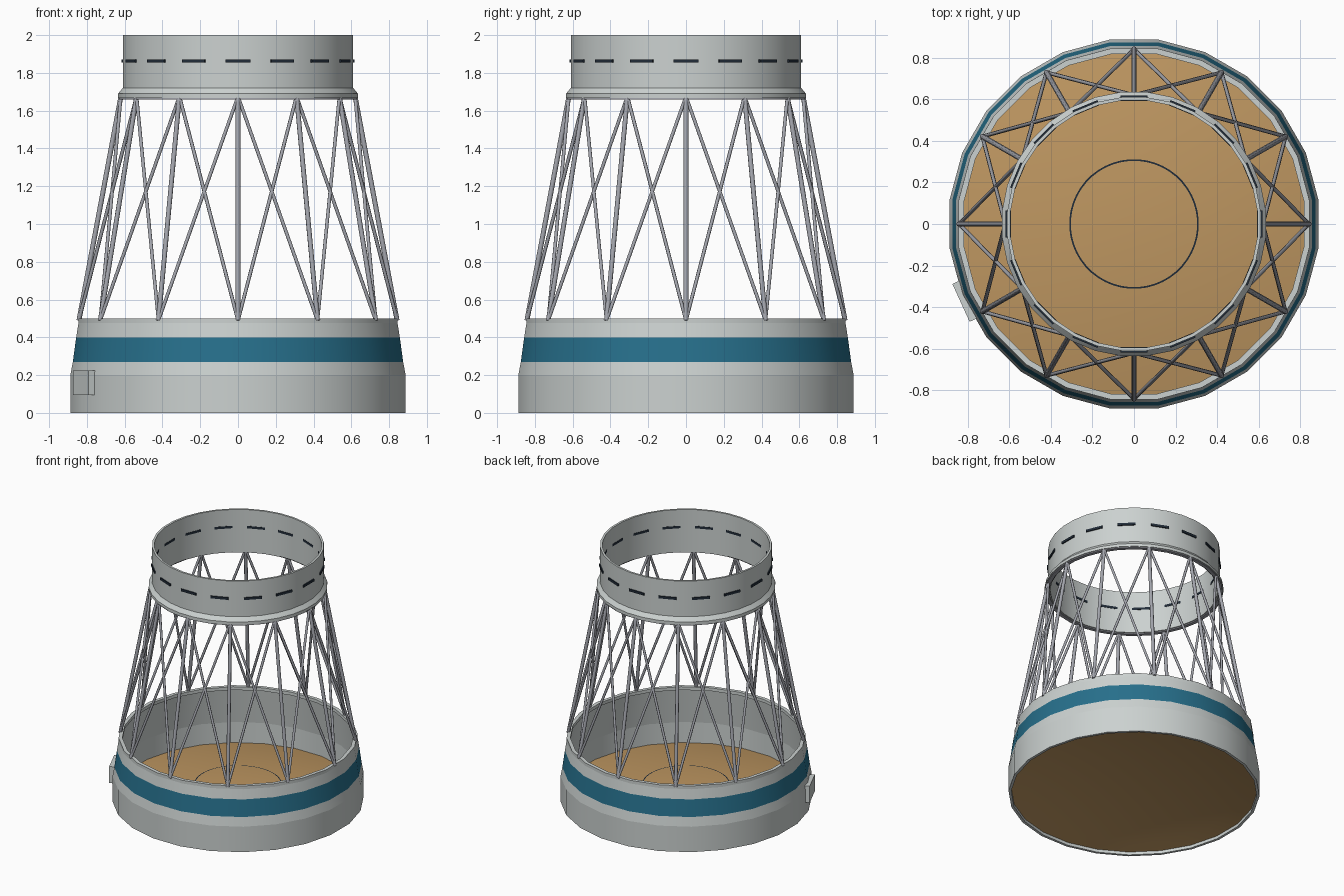
import bpy
import bmesh
from math import sin, cos, pi, radians
from mathutils import Vector, Matrix

cube = bpy.data.objects.get("Cube")
if cube:
    bpy.data.objects.remove(cube, do_unlink=True)


def material(name, r, g, b):
    m = bpy.data.materials.new(name)
    m.use_nodes = True
    m.diffuse_color = (r, g, b, 1)
    m.node_tree.nodes["Principled BSDF"].inputs["Base Color"].default_value = (r, g, b, 1)
    return m


GREY = material("pale_grey", 0.6, 0.64, 0.63)
TEAL = material("teal", 0.02, 0.16, 0.26)
TAN = material("tan", 0.52, 0.31, 0.12)
METAL = material("strut_metal", 0.37, 0.38, 0.42)
DARK = material("dark_slot", 0.015, 0.025, 0.04)


def finish(name, bm, mats, angle=30):
    mesh = bpy.data.meshes.new(name)
    bm.to_mesh(mesh)
    bm.free()
    for m in mats:
        mesh.materials.append(m)
    ob = bpy.data.objects.new(name, mesh)
    bpy.context.collection.objects.link(ob)
    bpy.ops.object.select_all(action="DESELECT")
    ob.select_set(True)
    bpy.context.view_layer.objects.active = ob
    bpy.ops.object.shade_smooth_by_angle(angle=radians(angle))
    return ob


def lathe(name, profile, sides, mats, weld=False, closed=True, paint=None):
    """Spin a profile; each band keeps its own rings so its edges stay crisp."""
    bm = bmesh.new()
    ends = profile[1:] + profile[:1] if closed else profile[1:]
    for a, b in zip(profile, ends):
        rings = []
        for r, z in (a, b):
            rings.append([bm.verts.new((r * cos(t), r * sin(t), z))
                          for t in ((i + 0.5) * 2 * pi / sides for i in range(sides))])
        lo, hi = rings
        for i in range(sides):
            j = (i + 1) % sides
            f = bm.faces.new((lo[i], lo[j], hi[j], hi[i]))
            if paint:
                f.material_index = paint(a, b)
    if weld:
        bmesh.ops.remove_doubles(bm, verts=bm.verts, dist=1e-5)
    return finish(name, bm, mats)


def box(bm, size, angle, radius, z):
    m = (Matrix.Rotation(angle, 4, "Z") @ Matrix.Translation((radius, 0, z))
         @ Matrix.Diagonal((*size, 1)))
    bmesh.ops.create_cube(bm, size=1, matrix=m)


def polar(r, angle, z):
    return Vector((r * cos(angle), r * sin(angle), z))


def strut(bm, a, b, radius):
    d = b - a
    m = Matrix.Translation((a + b) / 2) @ d.to_track_quat("Z", "Y").to_matrix().to_4x4()
    bmesh.ops.create_cone(bm, cap_ends=True, segments=8, radius1=radius,
                          radius2=radius, depth=d.length, matrix=m)


# Lower skirt with a teal band on its tapered outer wall
skirt = [(0.895, 0), (0.895, 0.2), (0.882, 0.27), (0.864, 0.4), (0.852, 0.475),
         (0.852, 0.5), (0.825, 0.5), (0.825, 0.475), (0.84, 0.47), (0.875, 0.2), (0.875, 0)]
lathe("lower_skirt", skirt, 24, [GREY, TEAL],
      paint=lambda a, b: int(a[1] == 0.27 and b[1] == 0.4))

# Shallow domed floor, upper and lower surface
def dome(r):
    return 0.13 - 0.12 * r * r


steps = [0.876 * i / 8 for i in range(9)]
floor = [(r, dome(r)) for r in reversed(steps)] + [(r, dome(r) - 0.015) for r in steps]
lathe("domed_floor", floor, 24, [TAN], weld=True, closed=False)

# Thin circular seam on the floor
lathe("floor_seam", [(0.312, dome(0.312) + 0.003), (0.304, dome(0.304) + 0.003)],
      48, [DARK], closed=False)

# Upper ring with a bottom flange
ring = [(0.638, 1.668), (0.638, 1.69), (0.613, 1.72), (0.613, 2.0), (0.597, 2.0),
        (0.597, 1.69), (0.597, 1.668)]
lathe("upper_ring", ring, 32, [GREY])

# Metal lip under the flange
lathe("flange_lip", [(0.632, 1.66), (0.632, 1.67), (0.605, 1.67), (0.605, 1.66)], 32, [METAL])

# Slots passing through the upper ring
bm = bmesh.new()
for i in range(16):
    box(bm, (0.026, 0.13, 0.018), i * pi / 8, 0.605, 1.863)
finish("ring_slots", bm, [DARK])

# Truss: straight legs and crossed diagonals between twelve node pairs
legs, braces = bmesh.new(), bmesh.new()
for i in range(12):
    t = i * pi / 6
    foot = polar(0.842, t, 0.49)
    strut(legs, foot, polar(0.62, t, 1.675), 0.013)
    for side in (-1, 1):
        strut(braces, foot, polar(0.62, t + side * pi / 6, 1.675), 0.0095)
finish("truss_legs", legs, [METAL], 50)
finish("truss_braces", braces, [METAL], 50)

# Small access box on the skirt
bm = bmesh.new()
box(bm, (0.05, 0.2, 0.13), radians(204.5), 0.89, 0.16)
finish("access_box", bm, [GREY])
